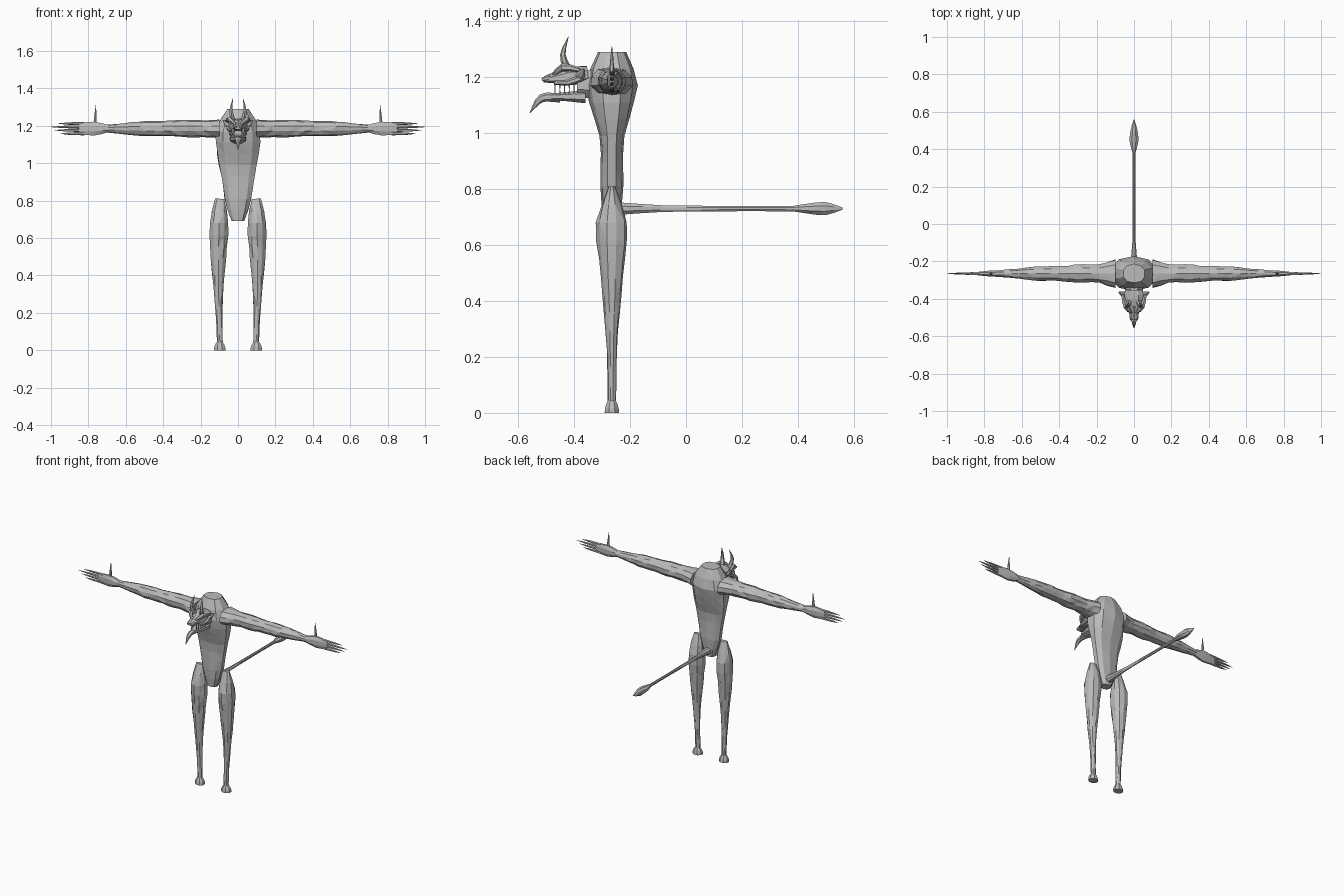
import bpy, bmesh, math, random
from mathutils import Vector

random.seed(4)
cube = bpy.data.objects.get("Cube")
if cube:
    bpy.data.objects.remove(cube)

grey_hide = bpy.data.materials.new("grey_hide")
grey_hide.use_nodes = True
grey = (0.5, 0.5, 0.5, 1)
grey_hide.diffuse_color = grey
grey_hide.node_tree.nodes["Principled BSDF"].inputs["Base Color"].default_value = grey

BODY_Y = -0.265  # body, arms and legs share one upright plane
ARM_Z = 1.185
TIP = 0.001


def along(values, t):
    """Smooth value at t (zero to one) through evenly spaced values."""
    last = len(values) - 1
    i = min(int(t * last), last - 1)
    f = t * last - i
    b, c = values[i], values[i + 1]
    a = values[i - 1] if i > 0 else b * 2 - c
    d = values[i + 2] if i + 2 <= last else c * 2 - b
    bend = (a * 2 - b * 5 + c * 4 - d) * f + (b * 3 - a - c * 3 + d) * f * f
    return b + (c - a + bend) * f / 2


def form(name, path, width, depth=None, steps=4, sides=6, rough=0.0, boxy=1.0, mirror=False):
    """Faceted closed body swept along a path, with a varying elliptical section."""
    depth = depth or width
    points = [Vector(p) for p in path]
    bm = bmesh.new()
    rings = []
    for step in range(steps + 1):
        t = step / steps
        centre = along(points, t)
        heading = along(points, min(t + 0.01, 1)) - along(points, max(t - 0.01, 0))
        heading.normalize()
        side = Vector((0, 1, 0)) if abs(heading.x) > 0.8 else Vector((1, 0, 0))
        side = (side - heading * side.dot(heading)).normalized()
        up = heading.cross(side)
        w, d = max(along(width, t), TIP), max(along(depth, t), TIP)
        ring = []
        for k in range(sides):
            angle = math.tau * (k + 0.5) / sides
            c, s = math.cos(angle), math.sin(angle)
            bump = 1 + random.uniform(-rough, rough)
            across = side * math.copysign(abs(c) ** boxy, c) * w
            upward = up * math.copysign(abs(s) ** boxy, s) * d
            ring.append(bm.verts.new(centre + (across + upward) * bump))
        rings.append(ring)
    for low, high in zip(rings, rings[1:]):
        for k in range(sides):
            n = (k + 1) % sides
            bm.faces.new((low[k], low[n], high[n], high[k]))
    bm.faces.new(rings[0])
    bm.faces.new(rings[-1])
    bmesh.ops.recalc_face_normals(bm, faces=bm.faces)
    bmesh.ops.triangulate(bm, faces=bm.faces, quad_method='ALTERNATE')
    mesh = bpy.data.meshes.new(name)
    bm.to_mesh(mesh)
    bm.free()
    mesh.materials.append(grey_hide)
    part = bpy.data.objects.new(name, mesh)
    bpy.context.collection.objects.link(part)
    if mirror:
        part.modifiers.new("Mirror", 'MIRROR').use_mirror_merge = False


# Torso: broad hunched chest narrowing to the pelvis
form("torso", [(0, BODY_Y, 0.69), (0, BODY_Y, 1.29)],
     width=[0.035, 0.07, 0.085, 0.105, 0.12, 0.12, 0.06],
     depth=[0.03, 0.04, 0.04, 0.045, 0.075, 0.09, 0.05],
     steps=10, sides=10, rough=0.025, boxy=0.85)

# Arms stretched sideways, ending in flat upright hands
form("arm", [(0.1, BODY_Y, ARM_Z), (0.7, BODY_Y, ARM_Z)],
     width=[0.08, 0.05, 0.05, 0.04, 0.04, 0.03, 0.02],
     depth=[0.05, 0.045, 0.045, 0.04, 0.04, 0.03, 0.02],
     steps=14, sides=10, rough=0.06, mirror=True)
form("hand", [(0.69, BODY_Y, ARM_Z), (0.85, BODY_Y, ARM_Z)],
     width=[0.02, 0.017, 0.008], depth=[0.02, 0.04, 0.03], sides=8, mirror=True)

# Clawed fingers side by side, and an upright thumb
for i, tip in enumerate([0.95, 0.98, 1, 0.96]):
    z = ARM_Z + (i - 1.5) * 0.018
    form(f"finger_{i + 1}", [(0.82, BODY_Y, z), (tip, BODY_Y, z)],
         width=[0.009, 0.008, 0.006, TIP], steps=3, mirror=True)
form("thumb", [(0.765, BODY_Y, 1.2), (0.76, BODY_Y, 1.31)],
     width=[0.01, 0.008, 0.005, TIP], steps=3, mirror=True)

# Legs tapering to narrow shins, on small hooves
form("leg", [(0.097, BODY_Y, 0.03), (0.105, BODY_Y, 0.42), (0.098, BODY_Y, 0.81)],
     width=[0.016, 0.018, 0.024, 0.036, 0.046, 0.052, 0.025],
     depth=[0.015, 0.016, 0.022, 0.034, 0.047, 0.055, 0.012],
     steps=12, sides=10, rough=0.05, mirror=True)
form("hoof", [(0.098, BODY_Y, 0), (0.098, BODY_Y, 0.045)],
     width=[0.033, 0.031, 0.016], depth=[0.028, 0.025, 0.015], steps=3, sides=8, mirror=True)

# Tail held straight back with a leaf-shaped end
TAIL_Z = 0.73
form("tail", [(0, -0.25, TAIL_Z), (0, 0.4, TAIL_Z)],
     width=[0.025, 0.009, 0.008, 0.008, 0.008], depth=[0.025, 0.013, 0.011, 0.01, 0.011],
     steps=8, sides=8)
form("tail_leaf", [(0, 0.38, TAIL_Z), (0, 0.56, TAIL_Z)],
     width=[0.008, 0.025, 0.02, 0.002], depth=[0.01, 0.02, 0.025, 0.004], steps=6, sides=8)

# Head: neck, skull running into a snout, hanging lower jaw
form("neck", [(0, -0.3, 1.175), (0, -0.39, 1.175)], width=[0.06, 0.04], depth=[0.06, 0.05], sides=8)
form("skull", [(0, -0.35, 1.21), (0, -0.51, 1.19)],
     width=[0.05, 0.055, 0.045, 0.03, 0.02], depth=[0.03, 0.035, 0.03, 0.018, 0.01],
     steps=6, sides=8, rough=0.04, boxy=0.85)
form("lower_jaw", [(0, -0.36, 1.13), (0, -0.48, 1.13)],
     width=[0.045, 0.04, 0.02], depth=[0.025, 0.018, 0.013], sides=8, boxy=0.85)

# Brows, nose, cheeks, ears and horns
form("brow", [(0.06, -0.38, 1.225), (0.045, -0.44, 1.235), (0.01, -0.475, 1.205)],
     width=[0.008, 0.014, 0.006], mirror=True)
form("nose_ridge", [(0, -0.44, 1.22), (0, -0.505, 1.195)], width=[0.012, 0.008], steps=2)
form("nostril", [(0.015, -0.485, 1.2), (0.015, -0.515, 1.19)], width=[0.009, 0.01, 0.005], mirror=True)
form("cheek", [(0.05, -0.37, 1.2), (0.05, -0.42, 1.18), (0.03, -0.47, 1.18)],
     width=[0.013, 0.007], mirror=True)
form("ear", [(0.045, -0.38, 1.2), (0.08, -0.365, 1.23)], width=[0.017, 0.014, 0.003], mirror=True)
form("horn", [(0.025, -0.42, 1.22), (0.037, -0.44, 1.28), (0.028, -0.42, 1.345)],
     width=[0.015, 0.01, TIP], steps=6, mirror=True)

# Interlocking teeth along both jaws
for i in range(5):
    y = -0.4 - 0.017 * i
    x = 0.036 - 0.0045 * i
    for jaw, gum, point in (("upper", 1.18, 1.15), ("lower", 1.135, 1.16)):
        form(f"{jaw}_tooth_{i + 1}", [(x, y, gum), (x, y, point)],
             width=[0.005, TIP], steps=1, sides=4, mirror=True)

# Long beard curling down from the chin
form("beard", [(0, -0.45, 1.125), (0, -0.515, 1.125), (0, -0.558, 1.072)],
     width=[0.016, 0.015, TIP], steps=6)
